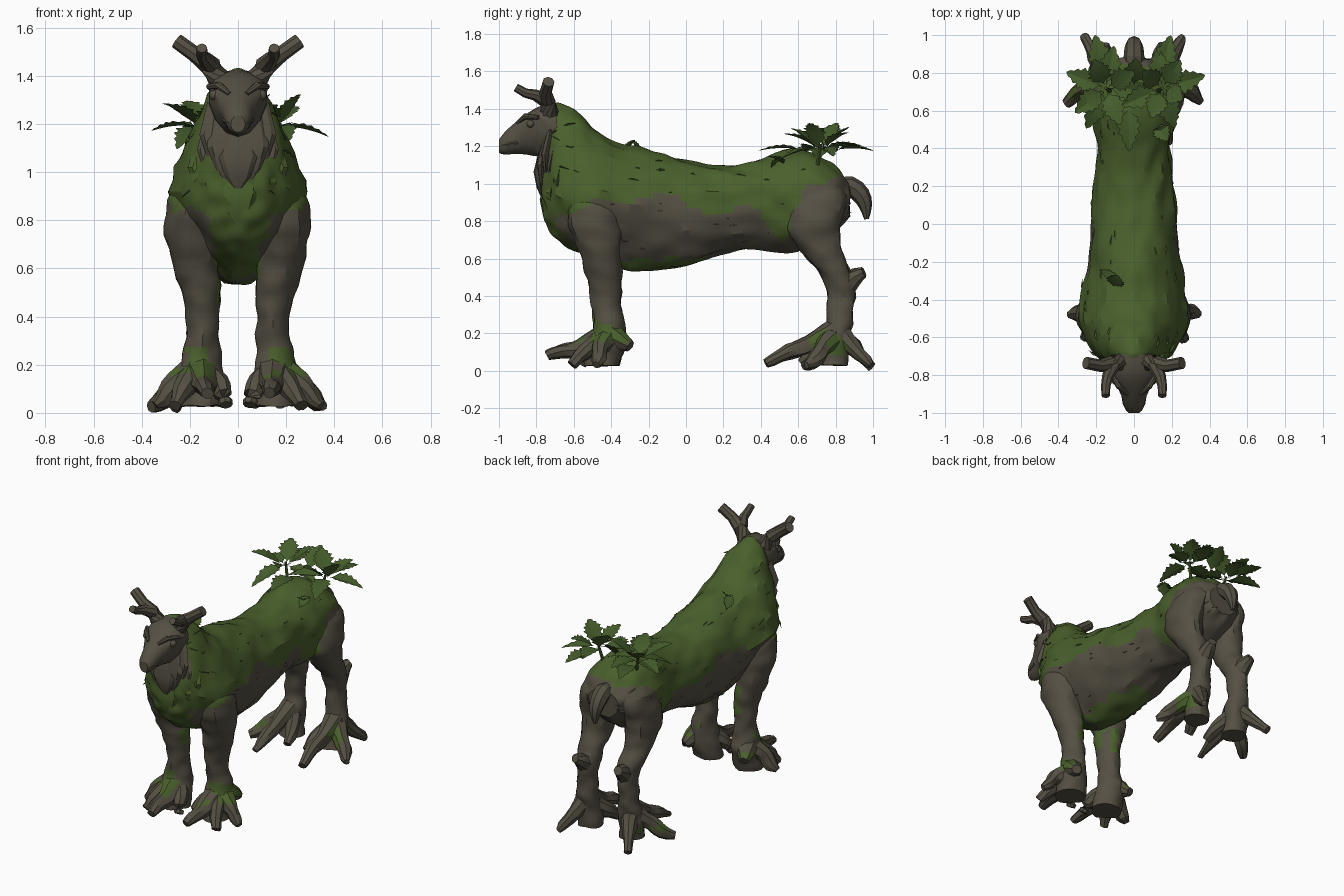
import bpy, bmesh, math, random
from mathutils import Vector, noise

random.seed(4)
TAU = 2 * math.pi

def mat(name, col):
    m = bpy.data.materials.new(name)
    m.diffuse_color = (*col, 1)
    return m

BARK = mat("bark", (0.090, 0.079, 0.056))
MOSS = mat("moss", (0.068, 0.116, 0.025))
LEAF = mat("leaf_green", (0.058, 0.106, 0.024))

def finish(bm, name, mats, angle=30, closed=True, rule=None, rough=0):
    if closed:
        bmesh.ops.recalc_face_normals(bm, faces=bm.faces[:])
    bm.normal_update()
    if rough:  # carved bark surface
        for v in bm.verts:
            c = v.co
            v.co = c + v.normal * rough * noise.noise(Vector((c.x * 14, c.y * 7, c.z * 14)))
    if rule:
        for f in bm.faces:
            f.material_index = int(rule(f.calc_center_median(), f.normal.z))
    me = bpy.data.meshes.new(name)
    bm.to_mesh(me)
    bm.free()
    ob = bpy.data.objects.new(name, me)
    bpy.context.collection.objects.link(ob)
    for m in mats:
        me.materials.append(m)
    bpy.ops.object.select_all(action='DESELECT')
    ob.select_set(True)
    bpy.context.view_layer.objects.active = ob
    bpy.ops.object.shade_smooth_by_angle(angle=math.radians(angle))
    return ob

def refine(rows, steps):
    """Catmull-Rom rows between the given control rows."""
    out = []
    for i in range(len(rows) - 1):
        a, b, c, d = rows[max(i - 1, 0)], rows[i], rows[i + 1], rows[min(i + 2, len(rows) - 1)]
        for k in range(steps):
            t = k / steps
            out.append([0.5 * (2 * q + (r - p) * t + (2 * p - 5 * q + 4 * r - s) * t * t +
                               (3 * q - p - 3 * r + s) * t ** 3) for p, q, r, s in zip(a, b, c, d)])
    return out + [list(rows[-1])]

def loft(bm, rings):
    vr = [[bm.verts.new(p) for p in r] for r in rings]
    for a, b in zip(vr, vr[1:]):
        for i in range(len(a)):
            bm.faces.new((a[i - 1], a[i], b[i], b[i - 1]))
    bm.faces.new(vr[0])
    bm.faces.new(vr[-1])

def section(y, zb, zt, w, zm, k, low=0.0, n=48):
    """Egg-shaped ring across the body, narrowed above by k and below by low."""
    ring = []
    for i in range(n):
        s, c = math.sin(TAU * i / n), math.cos(TAU * i / n)
        ring.append((w * s * (1 - k * max(0, c) - low * max(0, -c)), y, zm + c * ((zt - zm) if c > 0 else (zm - zb))))
    return ring

def tube(bm, pts, s=1, n=8, flat=1.0):
    """Tapered limb through (x, y, z, r); s mirrors it in x."""
    P = [Vector((p[0] * s, p[1], p[2])) for p in pts]
    rings = []
    for i, p in enumerate(P):
        d = (P[min(i + 1, len(P) - 1)] - P[max(i - 1, 0)]).normalized()
        u = d.cross(Vector((0, 1, 0) if abs(d.z) > 0.8 else (0, 0, 1))).normalized()
        v, r = d.cross(u) * flat, pts[i][3]
        rings.append([p + (u * math.cos(TAU * k / n) + v * math.sin(TAU * k / n)) * r for k in range(n)])
    loft(bm, rings)

def leg(bm, rings, s, n=20):
    loft(bm, [[(s * (x + rx * math.cos(TAU * i / n)), y + ry * math.sin(TAU * i / n), z) for i in range(n)]
              for z, x, y, rx, ry in refine(rings, 5)])

# Moss lies above a wavy line, on the breast, belly and ankles
LINE = ((-0.9, 0.72), (-0.66, 0.66), (-0.61, 0.83), (-0.5, 0.90), (-0.2, 0.93), (-0.03, 0.95), (0.03, 0.87),
        (0.2, 0.84), (0.38, 0.87), (0.45, 0.76), (0.53, 0.68), (0.57, 0.84), (0.65, 0.97), (0.85, 1.05), (1.1, 1.05))

def mossy(c, nz):
    w, x = noise.noise(c * 7), abs(c.x)
    flank = c.y < -0.5 and x > 0.13 + 0.04 * w and c.z < 0.84 + 0.05 * w
    for (y0, z0), (y1, z1) in zip(LINE, LINE[1:]):
        if y0 <= c.y < y1 and c.z > z0 + (z1 - z0) * (c.y - y0) / (y1 - y0) + 0.04 * w and not flank:
            return True
    breast = x < 0.09 + 0.03 * w and c.y < -0.4 and 0.45 < c.z < 0.85
    belly = -0.36 < c.y < 0.2 and 0.4 < c.z < 0.60 + 0.04 * w and x < 0.16 and nz < 0.2
    ankle = c.y < -0.3 and 0.15 < c.z < 0.27 + 0.03 * w and w > -0.1 and x > 0.12
    toe = c.y > 0.5 and 0.08 < c.z < 0.2 and x > 0.21 and w > 0.1
    return breast or belly or ankle or toe

# Torso and neck
bm = bmesh.new()
loft(bm, [section(*r) for r in refine((
    (-0.775, 0.86, 1.30, 0.08, 1.00, 0, 0), (-0.74, 0.77, 1.39, 0.14, 1.00, 0.1, 0.1),
    (-0.68, 0.69, 1.44, 0.21, 0.93, 0.2, 0.25), (-0.58, 0.63, 1.39, 0.265, 0.92, 0.27, 0.35),
    (-0.48, 0.59, 1.28, 0.285, 0.92, 0.24, 0.35), (-0.36, 0.54, 1.215, 0.275, 0.9, 0.2, 0.3),
    (-0.2, 0.53, 1.18, 0.245, 0.88, 0.1, 0.15), (0, 0.56, 1.125, 0.225, 0.87, 0, 0),
    (0.2, 0.63, 1.095, 0.215, 0.87, 0, 0), (0.4, 0.65, 1.135, 0.19, 0.9, 0, 0),
    (0.55, 0.63, 1.175, 0.22, 0.9, 0, 0), (0.7, 0.69, 1.15, 0.235, 0.9, 0, 0.1),
    (0.8, 0.76, 1.09, 0.20, 0.92, 0, 0), (0.875, 0.82, 1.0, 0.11, 0.92, 0, 0)), 7)])
torso = finish(bm, "torso", [BARK, MOSS], 28, rule=mossy, rough=0.018)

# Legs with root-like toes
FRONT = ((1.0, 0.14, -0.50, 0.07, 0.09), (0.9, 0.17, -0.50, 0.105, 0.13), (0.8, 0.18, -0.49, 0.12, 0.145),
         (0.65, 0.18, -0.46, 0.10, 0.115), (0.5, 0.155, -0.435, 0.08, 0.095), (0.38, 0.145, -0.425, 0.068, 0.082),
         (0.25, 0.15, -0.415, 0.078, 0.08), (0.15, 0.155, -0.42, 0.095, 0.1), (0.03, 0.145, -0.45, 0.095, 0.09))
HIND = ((1.06, 0.09, 0.7, 0.06, 0.08), (0.93, 0.135, 0.705, 0.105, 0.155), (0.78, 0.16, 0.68, 0.10, 0.145),
        (0.66, 0.16, 0.71, 0.09, 0.115), (0.55, 0.15, 0.78, 0.078, 0.09), (0.45, 0.145, 0.825, 0.068, 0.078),
        (0.3, 0.15, 0.825, 0.062, 0.066), (0.18, 0.16, 0.81, 0.08, 0.07), (0.03, 0.155, 0.79, 0.08, 0.075))
FRONT_TOES = (
    ((0.15, -0.44, 0.17, 0.08), (0.14, -0.57, 0.115, 0.05), (0.14, -0.66, 0.105, 0.04), (0.13, -0.74, 0.08, 0.025)),
    ((0.18, -0.42, 0.17, 0.07), (0.26, -0.46, 0.12, 0.05), (0.31, -0.47, 0.06, 0.04), (0.345, -0.48, 0.03, 0.022)),
    ((0.13, -0.44, 0.16, 0.06), (0.07, -0.51, 0.10, 0.045), (0.05, -0.56, 0.03, 0.03)),
    ((0.17, -0.42, 0.20, 0.07), (0.20, -0.35, 0.16, 0.055), (0.22, -0.30, 0.13, 0.03)),
    ((0.17, -0.44, 0.17, 0.06), (0.22, -0.54, 0.10, 0.045), (0.26, -0.61, 0.03, 0.028)))
HIND_TOES = (
    ((0.16, 0.80, 0.21, 0.07), (0.17, 0.66, 0.14, 0.05), (0.17, 0.55, 0.10, 0.04), (0.18, 0.43, 0.04, 0.022)),
    ((0.17, 0.80, 0.18, 0.07), (0.25, 0.73, 0.12, 0.05), (0.31, 0.69, 0.06, 0.04), (0.36, 0.64, 0.03, 0.022)),
    ((0.16, 0.80, 0.22, 0.07), (0.20, 0.89, 0.13, 0.045), (0.26, 0.99, 0.025, 0.022)),
    ((0.14, 0.78, 0.16, 0.06), (0.09, 0.70, 0.10, 0.045), (0.07, 0.62, 0.04, 0.028)),
    ((0.145, 0.82, 0.42, 0.06), (0.15, 0.89, 0.49, 0.05), (0.16, 0.95, 0.525, 0.028)))
for name, rings, toes in (("front_legs", FRONT, FRONT_TOES), ("hind_legs", HIND, HIND_TOES)):
    bm = bmesh.new()
    for s in (-1, 1):
        leg(bm, rings, s)
        for t in toes:
            tube(bm, refine(t, 3), s)
    finish(bm, name, [BARK, MOSS], 28, rule=mossy, rough=0.016)

# Long thin splinters of bark and moss on the trunk
bm = bmesh.new()
trunk = [p for p in torso.data.polygons if abs(p.center.x) > 0.1 and p.area > 0.0002]
for p in random.sample(trunk, 80):
    n = p.normal.copy()
    d = Vector((0, 1, random.uniform(-.4, .3)))
    d = (d - n * d.dot(n)).normalized()
    q, side, L = p.center.copy(), d.cross(n) * 0.006, random.uniform(0.04, 0.10)
    a, b, c, e = [bm.verts.new(x) for x in (q - side - n * .006, q + side - n * .006, q + d * L - n * .004,
                                            q + d * L * 0.5 + n * 0.007)]
    for f in ((a, b, e), (b, c, e), (c, a, e), (a, c, b)):
        bm.faces.new(f).material_index = p.material_index
finish(bm, "splinters", [BARK, MOSS], 20)

# Head with brow ridges, mouth ridges and eyes
bm = bmesh.new()
loft(bm, [section(*r, n=14) for r in refine((
    (-1.0, 1.165, 1.235, 0.03, 1.2, 0, 0), (-0.97, 1.155, 1.275, 0.052, 1.22, 0, 0),
    (-0.91, 1.16, 1.33, 0.068, 1.25, 0, 0.1), (-0.85, 1.155, 1.375, 0.098, 1.31, 0, 0.15),
    (-0.78, 1.145, 1.415, 0.125, 1.33, 0, 0.1), (-0.69, 1.16, 1.43, 0.12, 1.3, 0, 0)), 2)])
for s in (-1, 1):
    tube(bm, ((0.035, -0.90, 1.325, 0.01), (0.08, -0.86, 1.36, 0.016), (0.122, -0.79, 1.355, 0.012)), s)
    tube(bm, ((0.03, -0.985, 1.205, 0.012), (0.048, -0.95, 1.21, 0.012), (0.06, -0.9, 1.22, 0.008)), s, 6)
    r = bmesh.ops.create_icosphere(bm, subdivisions=2, radius=0.022)
    bmesh.ops.translate(bm, verts=r['verts'], vec=(s * 0.098, -0.83, 1.32))
finish(bm, "head", [BARK])

# Antlers, each with a forward prong
bm = bmesh.new()
for s in (-1, 1):
    tube(bm, ((0.06, -0.73, 1.36, 0.055), (0.12, -0.74, 1.445, 0.042), (0.18, -0.75, 1.49, 0.033),
              (0.255, -0.735, 1.545, 0.032)), s)
    tube(bm, ((0.11, -0.74, 1.44, 0.042), (0.14, -0.81, 1.475, 0.03), (0.15, -0.86, 1.485, 0.025),
              (0.15, -0.91, 1.515, 0.022)), s)
finish(bm, "antlers", [BARK])

# Beard tufts of bark, with a mossy bib beneath
for name, m, tufts in (
        ("beard", BARK, ((0, 0.92, 0.085, -0.785), (0.055, 0.96, 0.075, -0.775), (0.1, 1.01, 0.06, -0.755),
                         (0.125, 0.95, 0.045, -0.73))),
        ("moss_bib", MOSS, ((0, 0.77, 0.09, -0.75), (0.08, 0.81, 0.08, -0.725), (0.14, 0.87, 0.07, -0.69)))):
    bm = bmesh.new()
    for x, tip, r, y in tufts:
        for s in ((-1, 1) if x else (1,)):
            tube(bm, ((x * 0.75, y + 0.03, tip + 0.27, r * 0.9), (x, y, tip + 0.14, r),
                      (x * 0.95, y + 0.005, tip + 0.06, r * 0.6), (x * 0.9, y + 0.015, tip, 0.005)), s, 8, 0.36)
    finish(bm, name, [m])

# Tail
bm = bmesh.new()
tube(bm, refine(((0, 0.82, 0.97, 0.06), (0, 0.88, 0.985, 0.055), (0, 0.935, 0.94, 0.05), (0, 0.96, 0.88, 0.036),
                 (0, 0.965, 0.81, 0.012)), 2))
finish(bm, "tail", [BARK])

# Toothed leaves
def leaf(bm, base, az, pitch, L, W, n=12):
    d = Vector((math.cos(az), math.sin(az), 0))
    side, up = Vector((-d.y, d.x, 0)), Vector((0, 0, 1))
    rows = []
    for i in range(n + 1):
        t = i / n
        w = W * max(0.03, 1.3 * math.sin(math.pi * max(0, t - 0.08) ** 0.8) * (1.1 - 0.6 * t) if t < 1 else 0)
        w *= 1.12 if i % 2 else 0.8
        p = Vector(base) + d * (L * t * math.cos(pitch)) + up * (L * (t * math.sin(pitch) - 0.22 * t * t))
        rows.append([bm.verts.new(q) for q in (p - side * w + up * w * 0.3, p, p + side * w + up * w * 0.3)])
    for a, b in zip(rows, rows[1:]):
        bm.faces.new((a[0], a[1], b[1], b[0]))
        bm.faces.new((a[1], a[2], b[2], b[1]))

# Two leafy plants over the rump, and a few leaves between
bm = bmesh.new()
for s in (-1, 1):
    cx, cy, cz = s * 0.15, 0.72, 1.19
    tube(bm, ((s * 0.12, 0.70, 1.08, 0.012), (cx, cy, cz + 0.02, 0.008)), n=6)
    for i in range(8):
        az = TAU * i / 8 + 0.25 * s + random.uniform(-.2, .2)
        pitch = math.radians(random.uniform(30, 60) if i % 2 else random.uniform(-18, 18))
        leaf(bm, (cx + 0.02 * math.cos(az), cy + 0.02 * math.sin(az), cz), az, pitch,
             random.uniform(0.19, 0.24), 0.056)
for x, y, z, az, pitch, L in ((-0.03, 0.62, 1.18, -1.55, 0.2, 0.24), (0.0, 0.74, 1.18, 1.5, 0.9, 0.22),
                              (0.14, 0.8, 1.18, 1.3, 0.2, 0.21), (-0.16, 0.8, 1.18, 1.8, 0.2, 0.21)):
    leaf(bm, (x, y, z), az, pitch, L, 0.055)
finish(bm, "rump_leaves", [LEAF], 30, False)

# Small single leaves on the back
bm = bmesh.new()
for x, y, z, az, pitch, L in ((-0.13, -0.24, 1.14, -1.9, 1.2, 0.13), (-0.11, -0.33, 1.16, 1.2, 1.0, 0.12),
                              (0.12, 0.53, 1.10, -1.0, 0.6, 0.13), (0.14, 0.45, 1.08, 1.2, 0.8, 0.11)):
    leaf(bm, (x, y, z), az, pitch, L, 0.045)
finish(bm, "back_leaves", [LEAF], 30, False)
